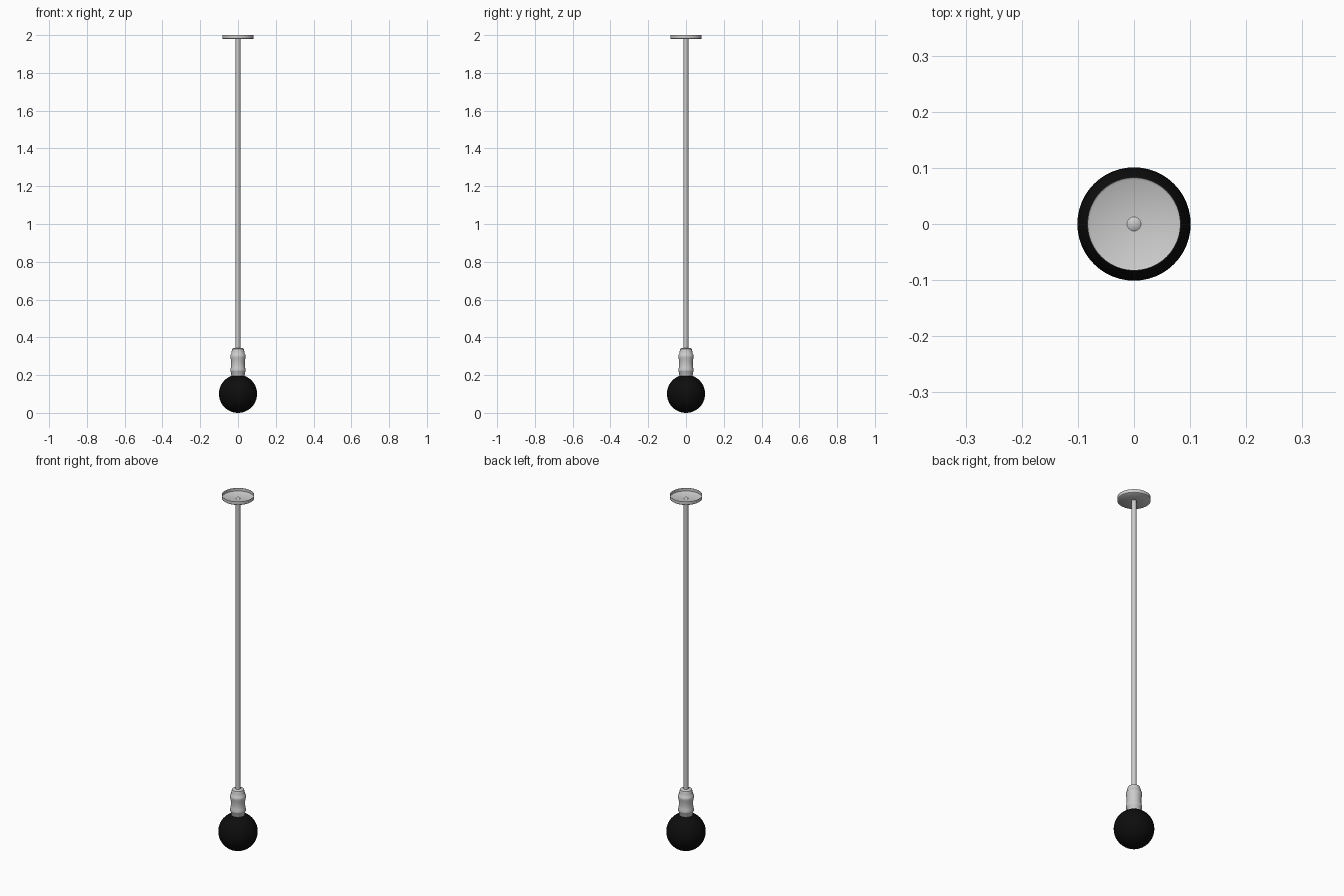
import bpy, bmesh, math

if "Cube" in bpy.data.objects:
    bpy.data.objects.remove(bpy.data.objects["Cube"])


def lathe(name, profile, segments=48, angle=40):
    """Spin a (radius, z) profile around the z axis."""
    bm = bmesh.new()
    verts = [bm.verts.new((r, 0, z)) for r, z in profile]
    edges = [bm.edges.new(pair) for pair in zip(verts, verts[1:])]
    bmesh.ops.spin(bm, geom=verts + edges, cent=(0, 0, 0), axis=(0, 0, 1),
                   angle=math.tau, steps=segments)
    bmesh.ops.remove_doubles(bm, verts=bm.verts, dist=1e-5)
    bmesh.ops.recalc_face_normals(bm, faces=bm.faces)
    mesh = bpy.data.meshes.new(name)
    bm.to_mesh(mesh)
    bm.free()
    obj = bpy.data.objects.new(name, mesh)
    bpy.context.collection.objects.link(obj)
    bpy.ops.object.select_all(action='DESELECT')
    obj.select_set(True)
    bpy.context.view_layer.objects.active = obj
    bpy.ops.object.shade_smooth_by_angle(angle=math.radians(angle))
    return obj


# Shallow ceiling cup, open at the top
lathe("ceiling_canopy", [(0, 1.979), (0.079, 1.979), (0.083, 1.982), (0.083, 2.0),
                         (0.082, 2.0), (0.082, 1.983), (0.079, 1.981), (0, 1.981)])

# Hanging rod
lathe("hanging_rod", [(0, 0.335), (0.0125, 0.335), (0.0125, 1.982),
                      (0.008, 1.985), (0, 1.986)], 24)

# Turned lamp holder with shoulder, waist and lower collar
lathe("lamp_holder", [(0, 0.343), (0.024, 0.343), (0.030, 0.339), (0.034, 0.325),
                      (0.036, 0.311), (0.040, 0.307), (0.041, 0.298), (0.039, 0.288),
                      (0.0365, 0.272), (0.036, 0.255), (0.038, 0.238), (0.041, 0.228),
                      (0.040, 0.219), (0.036, 0.214), (0.036, 0.200), (0.030, 0.190),
                      (0, 0.190)])

# Black globe bulb
R = 0.101
bulb = lathe("globe_bulb", [(R * math.sin(math.pi * i / 24), R - R * math.cos(math.pi * i / 24))
                            for i in range(25)])
black = bpy.data.materials.new("black_glass")
black.diffuse_color = (0.004, 0.004, 0.004, 1)
black.use_nodes = True
black.node_tree.nodes["Principled BSDF"].inputs["Base Color"].default_value = black.diffuse_color
bulb.data.materials.append(black)
